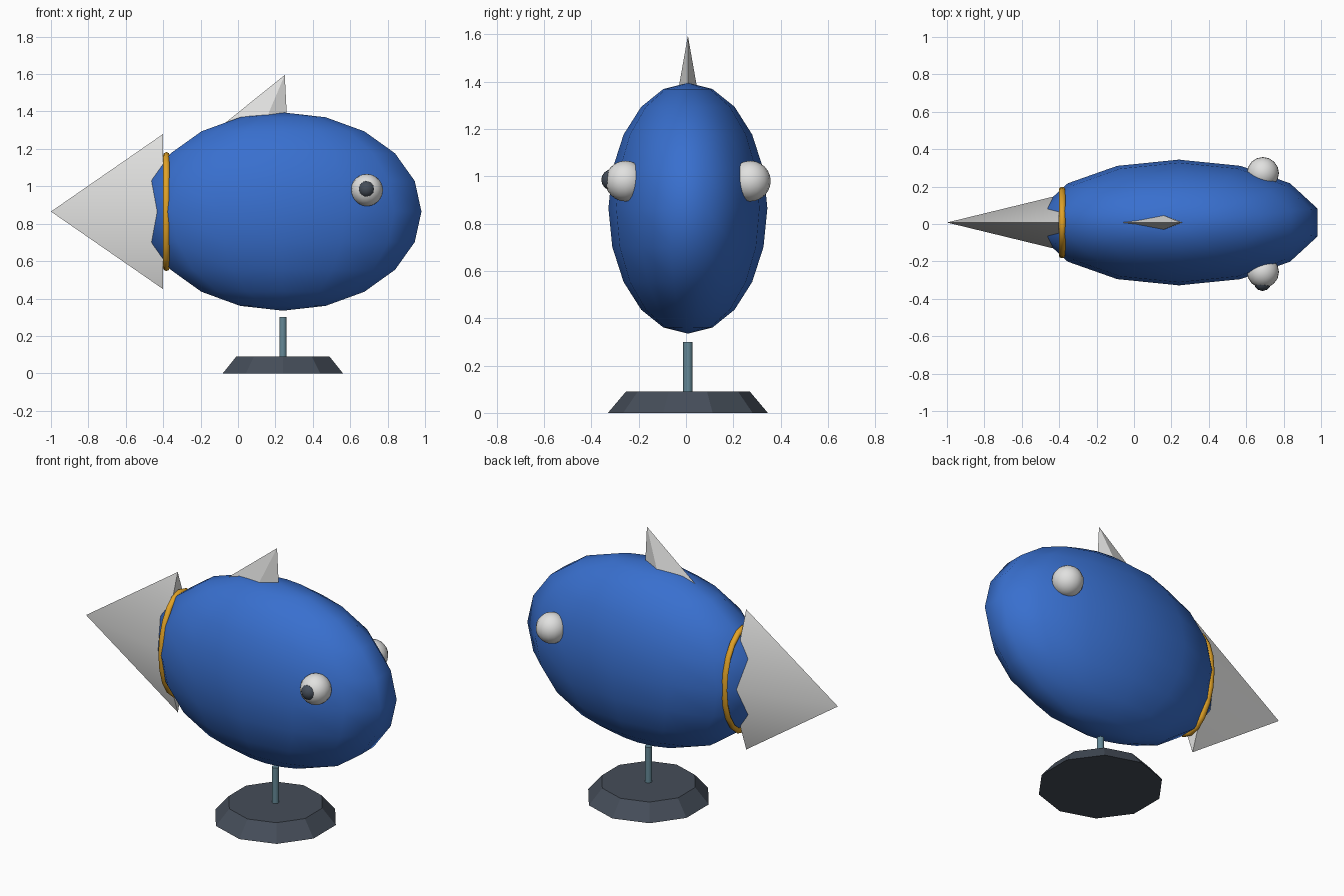
import bpy, bmesh, math
from mathutils import Matrix, Vector

cube = bpy.data.objects.get("Cube")
if cube:
    bpy.data.objects.remove(cube, do_unlink=True)

CX, CY, CZ = 0.24, 0.008, 0.865   # body centre


def material(name, rgb):
    m = bpy.data.materials.new(name)
    m.use_nodes = True
    m.diffuse_color = (*rgb, 1)
    m.node_tree.nodes["Principled BSDF"].inputs["Base Color"].default_value = (*rgb, 1)
    return m


BLUE = material("body_blue", (0.04, 0.16, 0.62))
WHITE = material("off_white", (0.75, 0.75, 0.74))
GOLD = material("gold", (0.75, 0.36, 0.02))
DARK = material("dark_slate", (0.06, 0.075, 0.1))
STEEL = material("steel", (0.13, 0.25, 0.31))


def finish(ob, name, mat, smooth=None):
    ob.name = ob.data.name = name
    ob.data.materials.clear()
    ob.data.materials.append(mat)
    if smooth is not None:
        bpy.ops.object.select_all(action='DESELECT')
        ob.select_set(True)
        bpy.context.view_layer.objects.active = ob
        bpy.ops.object.shade_smooth_by_angle(angle=math.radians(smooth))
    return ob


def ellipsoid(name, centre, radii, segs, rings, mat):
    bpy.ops.mesh.primitive_uv_sphere_add(segments=segs, ring_count=rings, radius=1)
    ob = bpy.context.object
    ob.data.transform(Matrix.Translation(centre) @ Matrix.Diagonal((*radii, 1)))
    return finish(ob, name, mat, 60)


def frustum(name, sides, r1, r2, z1, z2, mat, smooth=None):
    bpy.ops.mesh.primitive_cone_add(vertices=sides, radius1=r1, radius2=r2, depth=z2 - z1)
    ob = bpy.context.object
    ob.data.transform(Matrix.Translation((CX, CY, (z1 + z2) / 2)))
    return finish(ob, name, mat, smooth)


def pyramid(name, apex, base, mat, smooth=None):
    bm = bmesh.new()
    tip = bm.verts.new(apex)
    ring = [bm.verts.new(p) for p in base]
    bm.faces.new(ring)
    for a, b in zip(ring, ring[1:] + ring[:1]):
        bm.faces.new((b, a, tip))
    bmesh.ops.recalc_face_normals(bm, faces=bm.faces)
    me = bpy.data.meshes.new(name)
    bm.to_mesh(me)
    bm.free()
    ob = bpy.data.objects.new(name, me)
    bpy.context.collection.objects.link(ob)
    return finish(ob, name, mat, smooth)


# Body
ellipsoid("body", (CX, CY, CZ), (0.76, 0.336, 0.53), 14, 10, BLUE)

# Eyes, with a pupil on one side only
for side, label in ((-1, "right_eye"), (1, "left_eye")):
    ellipsoid(label, (0.689, CY + side * 0.264, 0.98), (0.086,) * 3, 16, 12, WHITE)
ellipsoid("pupil", (0.687, -0.313, 0.985), (0.045,) * 3, 12, 8, DARK)

# Tail and top fin: four-sided points
h, w, x = 0.415, 0.146, -0.4
pyramid("tail", (-1, CY, CZ),
        [(x, CY, CZ + h), (x, CY + w, CZ), (x, CY, CZ - h), (x, CY - w, CZ)], WHITE, 40)
pyramid("top_fin", (0.25, CY, 1.595),
        [(-0.08, CY, 1.33), (0.142, CY - 0.045, 1.34),
         (0.263, CY, 1.34), (0.142, CY + 0.045, 1.34)], WHITE)

# Gold band in front of the tail
bpy.ops.mesh.primitive_torus_add(major_radius=0.3, minor_radius=0.018,
                                 major_segments=20, minor_segments=8)
band = bpy.context.object
band.data.transform(Matrix.Translation((-0.383, CY, CZ)) @ Matrix.Diagonal((1, 0.6, 1, 1))
                    @ Matrix.Rotation(math.pi / 2, 4, 'Y'))
finish(band, "tail_band", GOLD, 60)

# Stand
frustum("stand_base", 10, 0.338, 0.262, 0, 0.09, DARK)
frustum("stand_post", 10, 0.02, 0.02, 0.09, 0.3, STEEL, 40)
